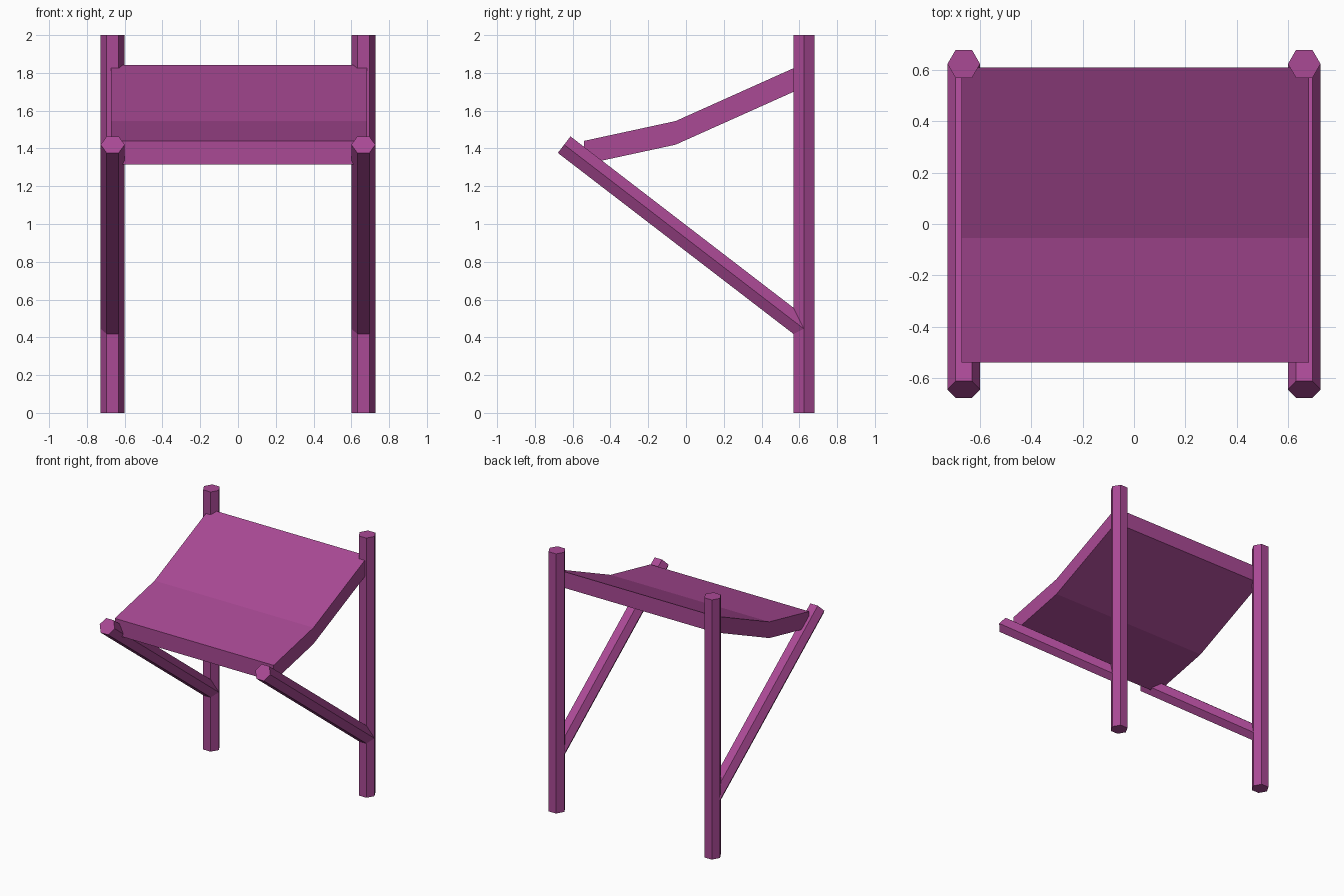
import bpy, bmesh, math
from mathutils import Vector

cube = bpy.data.objects.get("Cube")
if cube:
    bpy.data.objects.remove(cube, do_unlink=True)

purple = bpy.data.materials.new("purple")
purple.use_nodes = True
color = (0.40, 0.067, 0.30, 1)
purple.diffuse_color = color
purple.node_tree.nodes["Principled BSDF"].inputs["Base Color"].default_value = color

RADIUS = 0.0635
POST_X, POST_Y = 0.6635, 0.624


def add_object(name, bm):
    bmesh.ops.recalc_face_normals(bm, faces=bm.faces)
    mesh = bpy.data.meshes.new(name)
    bm.to_mesh(mesh)
    bm.free()
    mesh.materials.append(purple)
    obj = bpy.data.objects.new(name, mesh)
    bpy.context.collection.objects.link(obj)


def hex_pole(name, start, end):
    """Six-sided pole whose corners point sideways along x."""
    start, end = Vector(start), Vector(end)
    side = Vector((1, 0, 0))
    up = side.cross((end - start).normalized())
    bm = bmesh.new()
    ring = [bm.verts.new(start + RADIUS * (side * math.cos(a) + up * math.sin(a)))
            for a in (math.radians(60 * i) for i in range(6))]
    extrude(bm, ring, end - start)
    add_object(name, bm)


def extrude(bm, ring, offset):
    face = bm.faces.new(ring)
    result = bmesh.ops.extrude_face_region(bm, geom=[face], use_keep_orig=True)
    verts = [v for v in result["geom"] if isinstance(v, bmesh.types.BMVert)]
    bmesh.ops.translate(bm, verts=verts, vec=offset)


# Upright posts and the slanted struts that lean forward from them
for label, sign in (("left", 1), ("right", -1)):
    x = sign * POST_X
    hex_pole(label + "_post", (x, POST_Y, 0), (x, POST_Y, 2))
    hex_pole(label + "_strut", (x, POST_Y, 0.445), (x, -0.645, 1.42))

# Sagging panel: side profile swept across the width
top = [(-0.54, 1.44), (-0.055, 1.545), (0.61, 1.843)]
profile = top + [(y, z - 0.125) for y, z in reversed(top)]
bm = bmesh.new()
extrude(bm, [bm.verts.new((-0.672, y, z)) for y, z in profile], (1.354, 0, 0))
add_object("sling_panel", bm)
